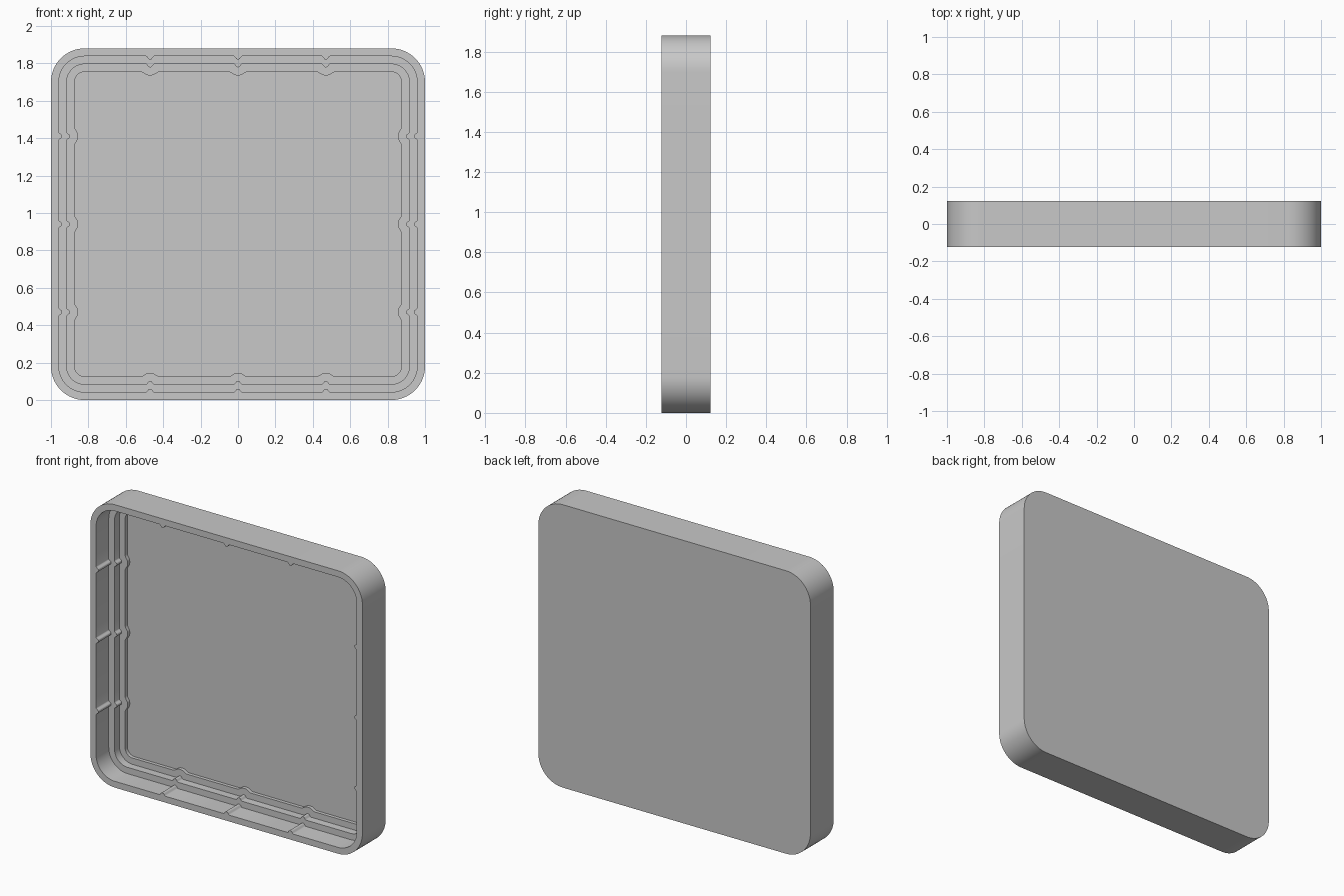
import bpy, bmesh, math
from mathutils import Vector

cube = bpy.data.objects.get("Cube")
if cube:
    bpy.data.objects.remove(cube, do_unlink=True)

WIDTH, HEIGHT, HALF_DEPTH = 2.0, 1.88, 0.122
RADIUS, STEP = 0.18, 0.042
CORNER_SEGS, RIB_SEGS = 16, 14
RIB_SPOTS = (-0.47, 0.0, 0.47)

plastic = bpy.data.materials.new("grey plastic")
plastic.use_nodes = True
grey = (0.58, 0.58, 0.58, 1)
plastic.diffuse_color = grey
plastic.node_tree.nodes["Principled BSDF"].inputs["Base Color"].default_value = grey


def bump(t, height):
    """Rounded rib section with filleted feet, t from -1 to 1."""
    s = min(1.0, 1.25 * (1 - abs(t)))
    return height * s * s * (3 - 2 * s)


def outline(inset, rib_half=0.022, rib_height=0.0):
    """Rounded rectangle whose straight sides carry three inward ribs."""
    a, b, r = WIDTH / 2 - inset, HEIGHT / 2 - inset, RADIUS - inset
    points = []
    for side in range(4):
        angle = side * math.pi / 2
        out = Vector((round(math.cos(angle)), round(math.sin(angle))))
        along = Vector((-out.y, out.x))
        reach, half = (a, b) if side % 2 == 0 else (b, a)
        for spot in RIB_SPOTS:
            for i in range(RIB_SEGS + 1):
                t = 2 * i / RIB_SEGS - 1
                points.append(out * (reach - bump(t, rib_height))
                              + along * (spot + t * rib_half))
        centre = out * (reach - r) + along * (half - r)
        for i in range(CORNER_SEGS + 1):
            c = i / CORNER_SEGS * math.pi / 2
            points.append(centre + out * r * math.cos(c) + along * r * math.sin(c))
    return points


# Outlines in order from the back face, round the rim and down to the floor
outer = outline(0)
wall = outline(STEP, 0.022, 0.017)
upper_step = outline(2 * STEP, 0.022, 0.017)
lower_step = outline(3 * STEP, 0.05, 0.018)
front = -HALF_DEPTH
ledge_1, ledge_2, floor = front + 0.133, front + 0.185, front + 0.208
layers = [(outer, HALF_DEPTH), (outer, front), (wall, front), (wall, ledge_1),
          (upper_step, ledge_1), (upper_step, ledge_2),
          (lower_step, ledge_2), (lower_step, floor)]

# Tray shell
bm = bmesh.new()
rings = [[bm.verts.new((p.x, y, p.y + HEIGHT / 2)) for p in pts] for pts, y in layers]
for lower, upper in zip(rings, rings[1:]):
    n = len(lower)
    for i in range(n):
        j = (i + 1) % n
        bm.faces.new((lower[i], lower[j], upper[j], upper[i]))
bm.faces.new(rings[0])
bm.faces.new(rings[-1])
bmesh.ops.recalc_face_normals(bm, faces=bm.faces)
mesh = bpy.data.meshes.new("tray_shell")
bm.to_mesh(mesh)
bm.free()
mesh.materials.append(plastic)
tray = bpy.data.objects.new("tray_shell", mesh)
bpy.context.collection.objects.link(tray)
bpy.ops.object.select_all(action='DESELECT')
tray.select_set(True)
bpy.context.view_layer.objects.active = tray
bpy.ops.object.shade_smooth_by_angle(angle=math.radians(35))
